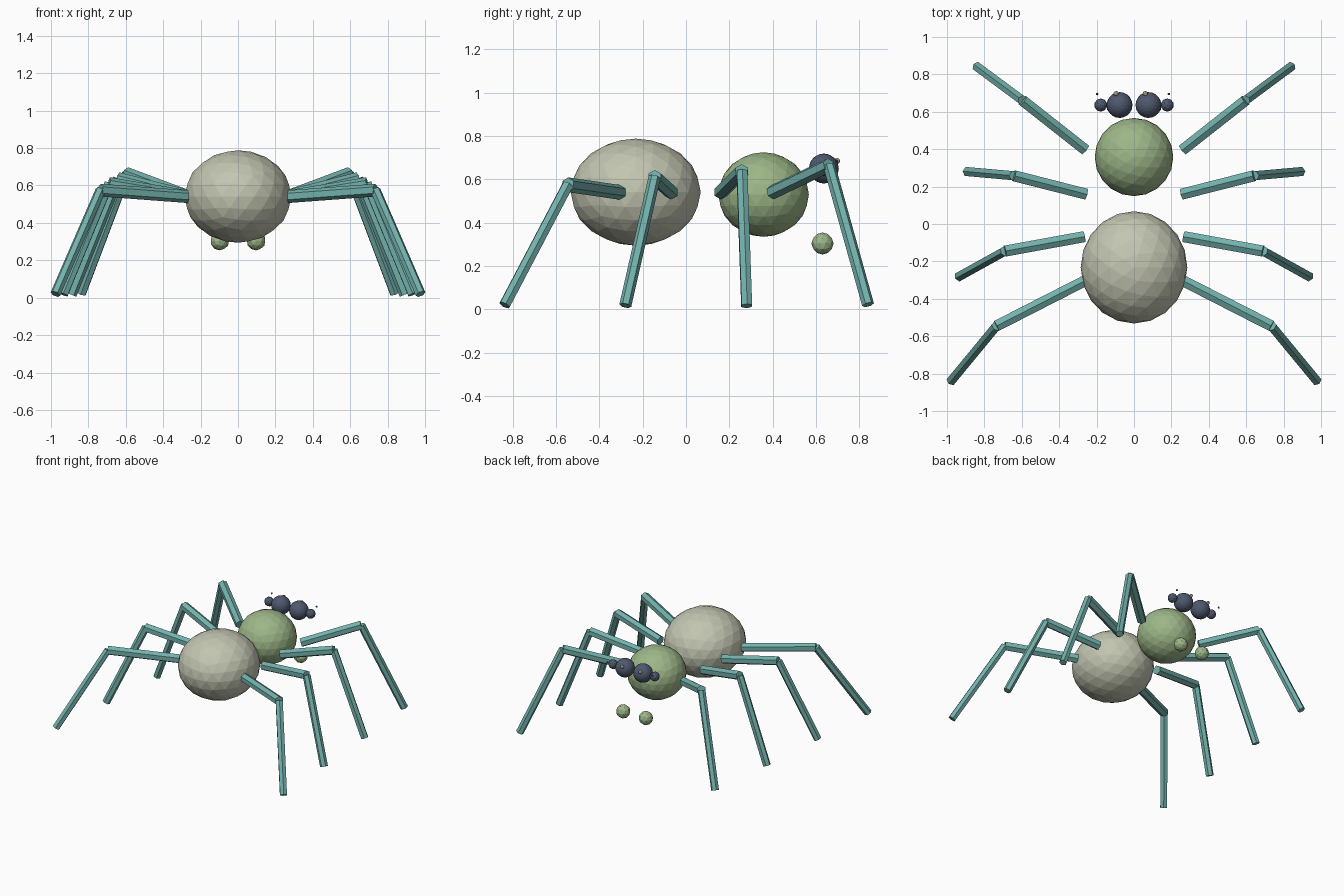
import bpy, math
from mathutils import Vector

if "Cube" in bpy.data.objects:
    bpy.data.objects.remove(bpy.data.objects["Cube"])


def material(name, srgb):
    m = bpy.data.materials.new(name)
    m.diffuse_color = (*[c ** 2.2 for c in srgb], 1)
    m.use_nodes = True
    m.node_tree.nodes["Principled BSDF"].inputs["Base Color"].default_value = m.diffuse_color
    return m


cream = material("pale stone", (0.76, 0.77, 0.69))
green = material("sage green", (0.61, 0.71, 0.53))
teal = material("teal", (0.45, 0.69, 0.67))
slate = material("slate blue", (0.31, 0.35, 0.43))
tan = material("tan", (0.74, 0.70, 0.56))


def ball(name, loc, radii, mat, detail):
    bpy.ops.mesh.primitive_ico_sphere_add(subdivisions=detail, radius=1, location=loc)
    o = bpy.context.object
    o.name = name
    o.scale = radii
    o.data.materials.append(mat)
    return o


def rod(name, a, b, radius):
    """Six-sided bar running from a to b."""
    a, b = Vector(a), Vector(b)
    d = b - a
    bpy.ops.mesh.primitive_cylinder_add(vertices=6, radius=radius, depth=d.length,
                                        location=(a + b) / 2)
    o = bpy.context.object
    o.name = name
    o.rotation_euler = d.to_track_quat('Z', 'Y').to_euler()
    o.data.materials.append(teal)


# Body
ball("abdomen", (0, -0.232, 0.541), (0.285, 0.30, 0.247), cream, 3)
ball("head", (0, 0.358, 0.53), (0.21, 0.209, 0.195), green, 3)

# Legs: hip, knee and foot on the right side, mirrored to the left
legs = {
    "front": ((0.262, 0.398, 0.54), (0.595, 0.66, 0.665), (0.838, 0.84, 0.022)),
    "mid_front": ((0.257, 0.160, 0.54), (0.642, 0.258, 0.637), (0.89, 0.28, 0.016)),
    "mid_back": ((0.267, -0.068, 0.54), (0.69, -0.145, 0.61), (0.934, -0.28, 0.018)),
    "back": ((0.265, -0.305, 0.54), (0.735, -0.545, 0.575), (0.976, -0.837, 0.02)),
}
for side, s in (("right", 1), ("left", -1)):
    for name, pts in legs.items():
        hip, knee, foot = [(s * x, y, z) for x, y, z in pts]
        rod(f"{name}_upper_leg_{side}", hip, knee, 0.034)
        rod(f"{name}_lower_leg_{side}", knee, foot, 0.028)

    # Eyes and fangs
    ball(f"large_eye_{side}", (s * 0.077, 0.636, 0.65), (0.069,) * 3, slate, 3)
    ball(f"small_eye_{side}", (s * 0.178, 0.636, 0.65), (0.035,) * 3, slate, 2)
    ball(f"fang_{side}", (s * 0.097, 0.63, 0.304), (0.051,) * 3, green, 2)

    # Eye glints, shifted slightly to one side
    ball(f"large_glint_{side}", (s * 0.078 - 0.018, 0.697, 0.685), (0.014,) * 3, tan, 2)
    ball(f"small_glint_{side}", (s * 0.192 - 0.005, 0.695, 0.685), (0.007,) * 3, slate, 2)
